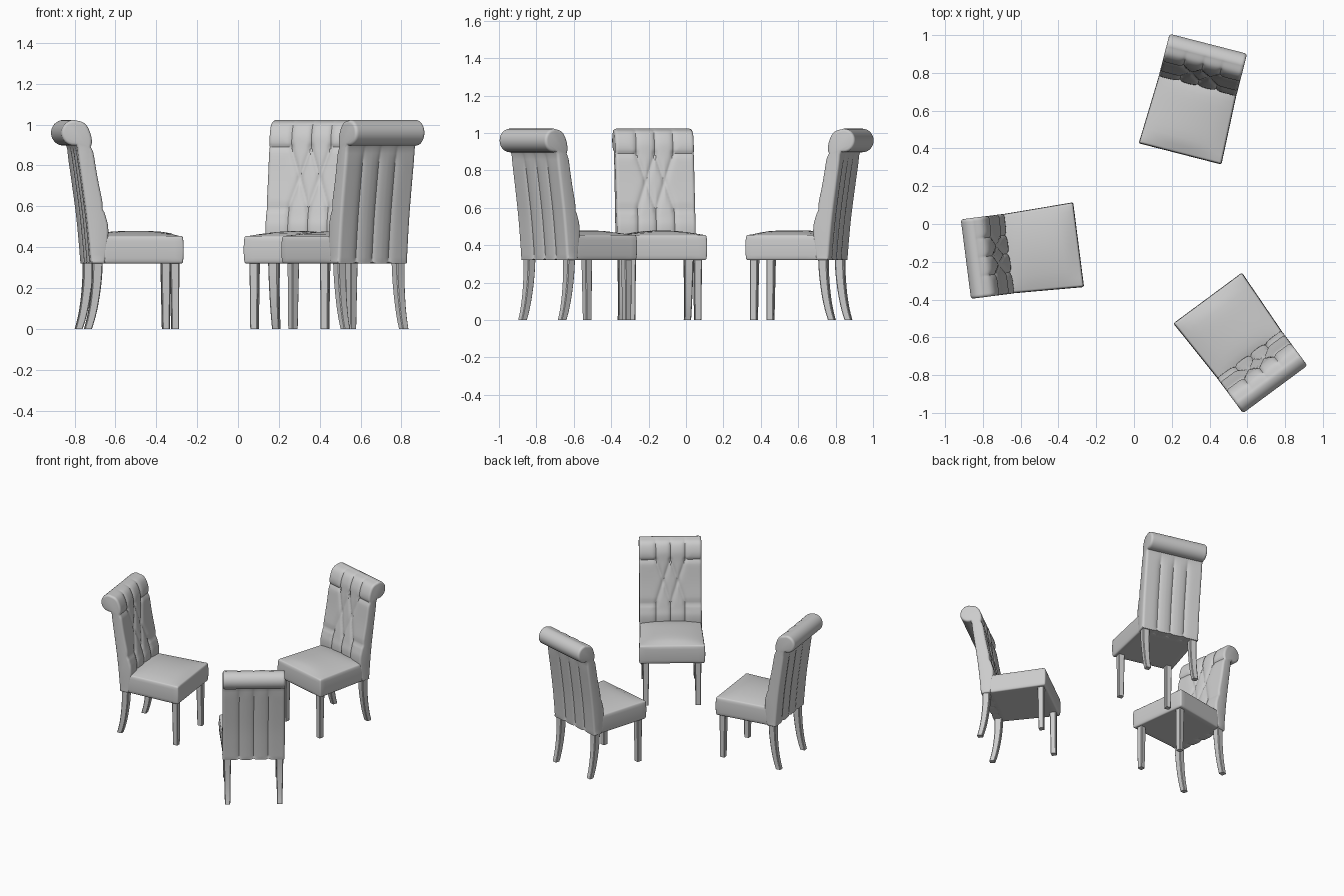
import bpy, bmesh, math
from mathutils import Vector

if "Cube" in bpy.data.objects:
    bpy.data.objects.remove(bpy.data.objects["Cube"])

# Chair space: +x is forward, origin at the front centre of the seat on the floor.
SEAMS = (-0.1, 0.0, 0.1)
ROW_A, ROW_B, ROW_C = 0.89, 0.74, 0.59


def catmull(pts, n):
    """Smooth curve through 2D points, n samples per span."""
    p = [Vector(q) for q in pts]
    p = [2 * p[0] - p[1]] + p + [2 * p[-1] - p[-2]]
    out = []
    for i in range(1, len(p) - 2):
        a, b, c, d = p[i - 1:i + 3]
        for k in range(n):
            t = k / n
            out.append(0.5 * (2 * b + (c - a) * t + (2 * a - 5 * b + 4 * c - d) * t * t
                              + (3 * b - a - 3 * c + d) * t ** 3))
    out.append(p[-2].copy())
    return out


def finish(bm, name):
    bmesh.ops.recalc_face_normals(bm, faces=bm.faces)
    me = bpy.data.meshes.new(name)
    bm.to_mesh(me)
    bm.free()
    ob = bpy.data.objects.new(name, me)
    bpy.context.collection.objects.link(ob)
    bpy.ops.object.select_all(action='DESELECT')
    ob.select_set(True)
    bpy.context.view_layer.objects.active = ob
    bpy.ops.object.shade_smooth_by_angle(angle=math.radians(40))
    return ob


def loft(bm, rings):
    """Skin a list of closed rings and cap both ends."""
    vr = [[bm.verts.new(c) for c in r] for r in rings]
    n = len(vr[0])
    for a, b in zip(vr, vr[1:]):
        for i in range(n):
            j = (i + 1) % n
            bm.faces.new((a[i], a[j], b[j], b[i]))
    bm.faces.new(vr[0])
    bm.faces.new(vr[-1])


# Tufting: creases as segments in (width, height)
creases = []
for s in SEAMS:
    creases.append(((s, ROW_A), (s, 1.03)))
    creases.append(((s, ROW_C), (s, 0.44)))
for b in (-0.05, 0.05):
    for s in (b - 0.05, b + 0.05):
        creases.append(((s, ROW_A), (b, ROW_B)))
        creases.append(((b, ROW_B), (s, ROW_C)))
for sgn in (-1, 1):
    for z in (ROW_A, ROW_C):
        creases.append(((sgn * 0.1, z), (sgn * 0.22, z)))
creases = [(Vector(a), Vector(b)) for a, b in creases]
buttons = [Vector((s, z)) for s in SEAMS for z in (ROW_A, ROW_C)]
buttons += [Vector((s, ROW_B)) for s in (-0.05, 0.05)]


def tuft(v, z):
    p = Vector((v, z))
    best = 1.0
    for a, b in creases:
        ab = b - a
        t = min(1, max(0, (p - a).dot(ab) / ab.length_squared))
        best = min(best, (p - a - ab * t).length)
    hole = min((p - q).length for q in buttons)
    return 0.003 - 0.012 * math.exp(-best / 0.012) - 0.007 * math.exp(-(hole / 0.014) ** 2)


def panel(v, z):
    d = min(abs(v - s) for s in SEAMS)
    fade = min(1, max(0, (0.9 - z) / 0.08))
    return fade * (0.003 - 0.011 * math.exp(-d / 0.018))


def build_back():
    front = catmull([(-.385, .32), (-.372, .42), (-.37, .5), (-.386, .57), (-.42, .73),
                     (-.443, .87), (-.455, .95), (-.485, 1.005), (-.535, 1.023)], 9)
    scroll = [Vector((-.535 + .063 * math.cos(a), .96 + .063 * math.sin(a)))
              for a in (math.radians(90 + 190 * k / 20) for k in range(1, 21))]
    rear = catmull([(-.518, .885), (-.495, .73), (-.472, .56), (-.458, .42), (-.45, .32)], 6)
    prof = front + scroll + rear
    n = len(prof)
    nrm = []
    for i in range(n):
        t = (prof[(i + 1) % n] - prof[i - 1]).normalized()
        nrm.append(Vector((t.y, -t.x)))
    # Width stations with rounded ends: (position, inward offset)
    half, r = 0.212, 0.014
    rim = [(half - r + r * math.sin(a), r - r * math.cos(a))
           for a in (math.radians(d) for d in (0, 30, 60, 90))]
    inner = [(-(half - r) + 2 * (half - r) * k / 64, 0) for k in range(1, 64)]
    stations = [(-v, o) for v, o in reversed(rim)] + inner + rim
    rings = []
    for v, off in stations:
        ring = []
        for i, (p, m) in enumerate(zip(prof, nrm)):
            d = -off
            if i < len(front):
                d += tuft(v, p.y) * min(1, max(0, (1.023 - p.y) / 0.03))
            elif i >= len(front) + len(scroll):
                d += panel(v, p.y)
            q = p + m * d
            ring.append((q.x, v, max(q.y, .32)))
        rings.append(ring)
    bm = bmesh.new()
    loft(bm, rings)
    return finish(bm, "tufted_scroll_back")


def build_seat():
    bm = bmesh.new()
    bmesh.ops.create_cube(bm, size=2)
    bmesh.ops.subdivide_edges(bm, edges=bm.edges, cuts=9, use_grid_fill=True)
    sharp = [e for e in bm.edges if e.calc_face_angle(0) > 1]
    # Tapered plan, crowned top, slightly puffed sides
    for vert in bm.verts:
        a, b, c = vert.co
        x = -0.205 + 0.205 * a
        y = b * (0.214 + 0.008 * a)
        z = 0.3875 + 0.0675 * c
        if c > 0.99:
            z += 0.024 * (1 - a ** 4) * (1 - b * b)
        puff = 0.004 * (1 - c * c)
        if abs(b) > 0.99:
            y += puff * b
        if a > 0.99:
            x += puff
        vert.co = (x, y, z)
    bmesh.ops.bevel(bm, geom=sharp, offset=0.01, segments=3, profile=0.5, affect='EDGES')
    return finish(bm, "seat")


def build_leg(name, path, side):
    """Square leg swept through (x, z, width) stations."""
    bm = bmesh.new()
    rings = []
    for x, z, w in path:
        h, k = w / 2, w / 2 * 0.8
        oct_ = [(h, -k), (h, k), (k, h), (-k, h), (-h, k), (-h, -k), (-k, -h), (k, -h)]
        rings.append([(x + a, side * 0.178 + b, z) for a, b in oct_])
    loft(bm, rings)
    return finish(bm, name)


parts = [build_back(), build_seat()]
front_path = [(-.037, .33, .044), (-.034, 0, .036)]
rear_path = [(x, z, .036 + .014 * z / .33) for x, z in
             catmull([(-.418, .33), (-.421, .24), (-.432, .14), (-.447, .06), (-.464, 0)], 3)]
for side, label in ((1, "left"), (-1, "right")):
    parts.append(build_leg("front_leg_" + label, front_path, side))
    parts.append(build_leg("rear_leg_" + label, rear_path, side))

# Three chairs facing inwards: (x, y, heading in degrees)
places = [(-.297, -.110, 7.3), (.245, .375, -104.4), (.392, -.395, 126.5)]
for i, (x, y, deg) in enumerate(places):
    for part in parts:
        ob = part
        if i:
            ob = part.copy()
            ob.name = "%s_chair_%d" % (part.name.split(".")[0], i + 1)
            bpy.context.collection.objects.link(ob)
        ob.location = (x, y, 0)
        ob.rotation_euler = (0, 0, math.radians(deg))
